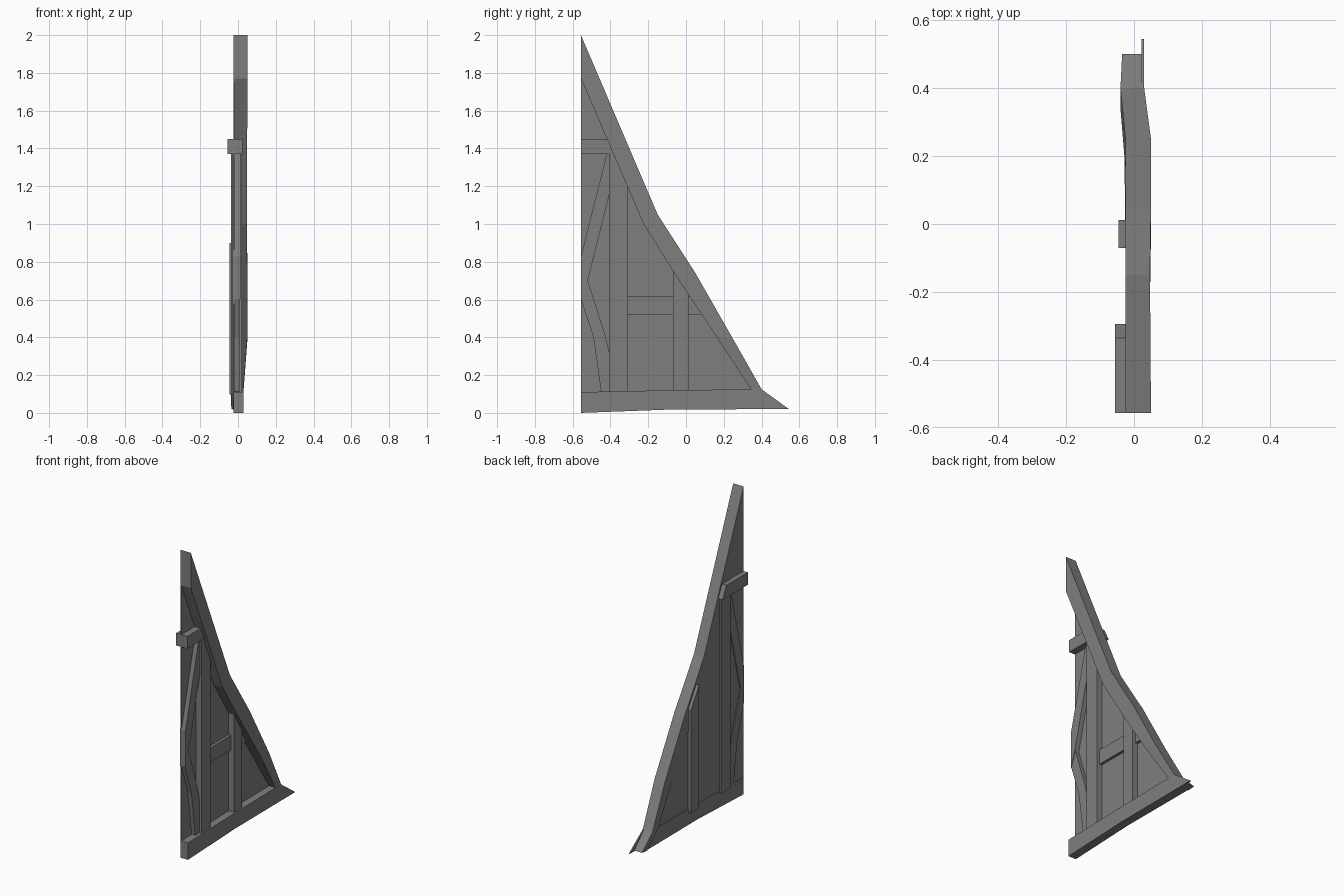
import bpy, bmesh

cube = bpy.data.objects.get("Cube")
if cube:
    bpy.data.objects.remove(cube)

# One grey for the whole frame
GREY = (0.21, 0.21, 0.21, 1)
grey = bpy.data.materials.new("weathered grey")
grey.use_nodes = True
grey.diffuse_color = GREY
grey.node_tree.nodes["Principled BSDF"].inputs["Base Color"].default_value = GREY

FRONT = -0.556   # the straight cut edge


def finish(name, bm):
    bmesh.ops.recalc_face_normals(bm, faces=bm.faces)
    mesh = bpy.data.meshes.new(name)
    bm.to_mesh(mesh)
    bm.free()
    mesh.materials.append(grey)
    obj = bpy.data.objects.new(name, mesh)
    bpy.context.collection.objects.link(obj)
    return obj


def board(name, outline, x0, x1):
    """Extrude a side outline of (y, z) points from x0 to x1."""
    bm = bmesh.new()
    face = bm.faces.new([bm.verts.new((x0, y, z)) for y, z in outline])
    grown = bmesh.ops.extrude_face_region(bm, geom=[face])["geom"]
    verts = [g for g in grown if isinstance(g, bmesh.types.BMVert)]
    bmesh.ops.translate(bm, verts=verts, vec=(x1 - x0, 0, 0))
    return finish(name, bm)


def loft(name, stations):
    """Join four-cornered sections, each (outer, inner, x0, x1)."""
    bm = bmesh.new()
    rings = []
    for (oy, oz), (iy, iz), x0, x1 in stations:
        corners = [(x0, oy, oz), (x1, oy, oz), (x1, iy, iz), (x0, iy, iz)]
        rings.append([bm.verts.new(c) for c in corners])
    for a, b in zip(rings, rings[1:]):
        for i in range(4):
            j = (i + 1) % 4
            bm.faces.new((a[i], a[j], b[j], b[i]))
    bm.faces.new(rings[0])
    bm.faces.new(rings[-1])
    return finish(name, bm)


# Bent rafter, kicking sideways towards the eave
loft("rafter", [
    ((FRONT, 2.0), (FRONT, 1.77), -0.025, 0.05),
    ((-0.15, 1.05), (-0.225, 1.0), -0.025, 0.047),
    ((0.05, 0.74), (-0.03, 0.69), -0.025, 0.05),
    ((0.25, 0.39), (0.16, 0.405), -0.025, 0.05),
    ((0.40, 0.125), (0.34, 0.13), -0.04, 0.03),
    ((0.50, 0.025), (0.45, 0.02), -0.035, 0.03),
])

# Thin pointed eave tip
board("eave_tip", [(0.40, 0.125), (0.545, 0.02), (0.46, 0.02)], 0.022, 0.03)

# Sill beam with a sloping underside
loft("sill_beam", [
    ((FRONT, 0.11), (FRONT, 0.0), -0.025, 0.03),
    ((-0.08, 0.12), (-0.08, 0.018), -0.025, 0.03),
    ((0.36, 0.125), (0.47, 0.02), -0.03, 0.03),
])

# Wall infill sheet
board("wall_panel", [(FRONT, 0.03), (0.38, 0.06), (0.18, 0.42), (0.0, 0.74),
                     (-0.2, 1.05), (FRONT, 1.9)], -0.023, -0.018)

# Collar beam, cut to the roof slope
board("collar_beam", [(FRONT, 1.37), (-0.295, 1.37), (-0.335, 1.45),
                      (FRONT, 1.45)], -0.056, 0.025)

# Upright posts; the outer one is cut to the roof slope
board("inner_post", [(-0.405, 0.1), (-0.31, 0.1), (-0.31, 1.38),
                     (-0.405, 1.38)], -0.036, 0.02)
board("outer_post", [(-0.07, 0.1), (0.012, 0.1), (0.012, 0.77),
                     (-0.07, 0.9)], -0.045, 0.02)

# Horizontal rails
board("middle_rail", [(-0.32, 0.52), (-0.06, 0.52), (-0.06, 0.615),
                      (-0.32, 0.615)], -0.02, 0.0)
board("short_rail", [(0.005, 0.52), (0.1, 0.52), (0.06, 0.615),
                     (0.005, 0.615)], -0.02, 0.0)

# Curved cross braces
board("lower_brace", [(FRONT, 0.6), (-0.49, 0.4), (-0.448, 0.1), (-0.4, 0.1),
                      (-0.4, 0.3), (-0.43, 0.42), (-0.52, 0.7),
                      (FRONT, 0.83)], -0.028, 0.008)
board("upper_brace", [(FRONT, 0.6), (-0.52, 0.7), (-0.4, 1.18), (-0.4, 1.38),
                      (-0.418, 1.38), (FRONT, 0.83)], -0.028, 0.012)
